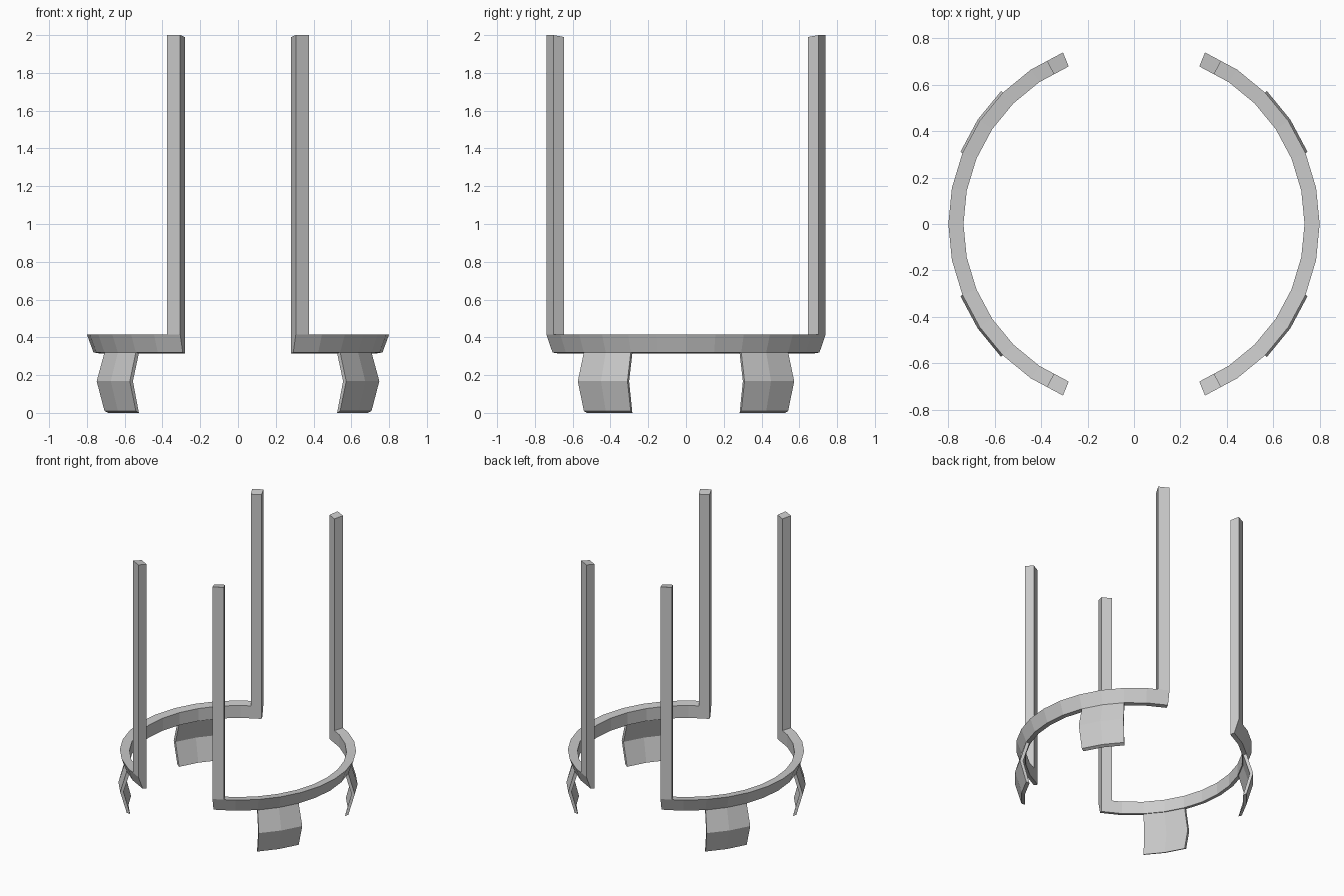
import bpy, bmesh, math

if "Cube" in bpy.data.objects:
    bpy.data.objects.remove(bpy.data.objects["Cube"])

SIDES = 32  # the whole stand follows a 32-sided circle


def direction(step):
    """Point on the unit 32-gon; fractional steps lie on its straight sides."""
    k = math.floor(step)
    t = step - k
    a, b = (2 * math.pi * (k + i) / SIDES for i in (0, 1))
    return (math.cos(a) * (1 - t) + math.cos(b) * t,
            math.sin(a) * (1 - t) + math.sin(b) * t)


def sweep(name, profile, steps):
    """Sweep a closed (radius, z) profile around the circle, with capped ends."""
    bm = bmesh.new()
    rings = []
    for s in steps:
        x, y = direction(s)
        rings.append([bm.verts.new((r * x, r * y, z)) for r, z in profile])
    n = len(profile)
    for a, b in zip(rings, rings[1:]):
        for i in range(n):
            j = (i + 1) % n
            bm.faces.new((a[i], a[j], b[j], b[i]))
    bm.faces.new(rings[0])
    bm.faces.new(rings[-1])
    bmesh.ops.recalc_face_normals(bm, faces=bm.faces)
    mesh = bpy.data.meshes.new(name)
    bm.to_mesh(mesh)
    bm.free()
    obj = bpy.data.objects.new(name, mesh)
    bpy.context.collection.objects.link(obj)
    return obj


RIM = [(0.735, 0.315), (0.765, 0.32), (0.80, 0.415), (0.735, 0.408)]
POST = [(0.735, 0.315), (0.765, 0.32), (0.80, 0.415), (0.80, 2.0), (0.735, 1.99)]
FOOT = [(0.742, 0.0), (0.765, 0.01), (0.81, 0.168), (0.765, 0.32),
        (0.742, 0.316), (0.787, 0.168)]

for side, start in (("right", 0), ("left", 16)):
    # Half rim with a sloping outer face
    steps = [-5.5] + list(range(-5, 6)) + [5.5]
    sweep(side + "_rim", RIM, [start + s for s in steps])
    for end, sign in (("a", 1), ("b", -1)):
        # Tall upright at each rim end
        sweep(f"{side}_post_{end}", POST, [start + sign * s for s in (5.5, 6)])
        # Bent plate foot under the rim
        sweep(f"{side}_foot_{end}", FOOT, [start + sign * s for s in (2, 3, 4)])
